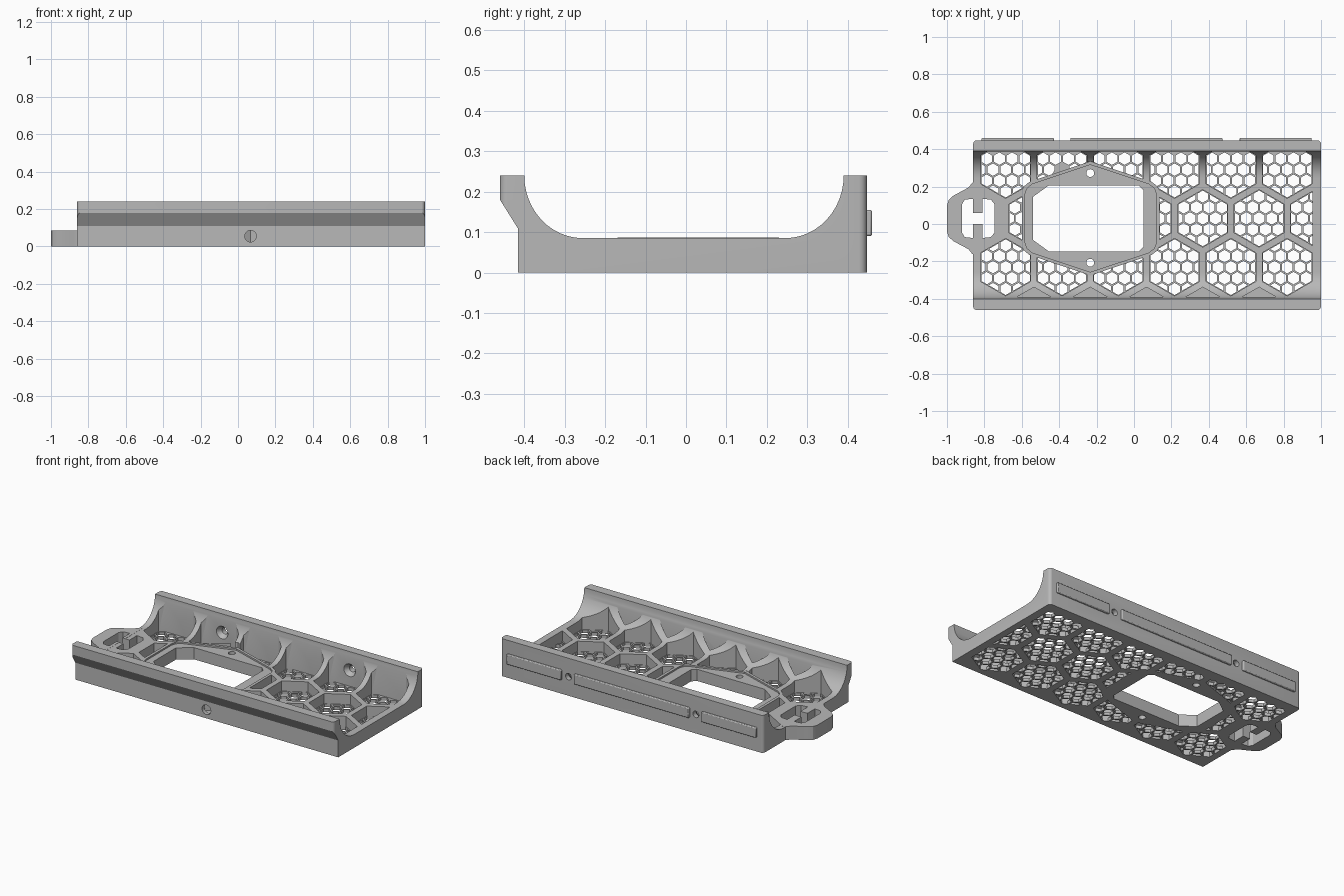
import bpy, bmesh, math
from mathutils import Matrix, Vector

cube = bpy.data.objects.get("Cube")
if cube:
    bpy.data.objects.remove(cube, do_unlink=True)

grey = bpy.data.materials.new("plain_grey")
grey.use_nodes = True
grey.diffuse_color = (0.48, 0.48, 0.48, 1)
grey.node_tree.nodes["Principled BSDF"].inputs["Base Color"].default_value = grey.diffuse_color

MID = 0.03       # y of the middle row of cells
PITCH = 0.301    # spacing of the large cells
DECK = 0.085     # height of the deck
FLOOR = 0.02     # thickness of the perforated floor


def make_object(name, bm):
    bmesh.ops.recalc_face_normals(bm, faces=bm.faces)
    mesh = bpy.data.meshes.new(name)
    bm.to_mesh(mesh)
    bm.free()
    mesh.materials.append(grey)
    obj = bpy.data.objects.new(name, mesh)
    bpy.context.collection.objects.link(obj)
    return obj


def prisms(name, outlines, z0, z1, matrix=None):
    """Upright prisms over 2D outlines, all in one mesh."""
    bm = bmesh.new()
    for pts in outlines:
        low = [bm.verts.new((x, y, z0)) for x, y in pts]
        high = [bm.verts.new((x, y, z1)) for x, y in pts]
        bm.faces.new(low)
        bm.faces.new(high)
        n = len(pts)
        for i in range(n):
            j = (i + 1) % n
            bm.faces.new((low[i], low[j], high[j], high[i]))
    if matrix:
        bm.transform(matrix)
    return make_object(name, bm)


def pins(name, specs, axis):
    """Cones and cylinders from (centre, start radius, end radius, length)."""
    turn = Vector((0, 0, 1)).rotation_difference(Vector(axis)).to_matrix().to_4x4()
    bm = bmesh.new()
    for centre, r1, r2, length in specs:
        bmesh.ops.create_cone(bm, cap_ends=True, segments=24, radius1=r1, radius2=r2,
                              depth=length, matrix=Matrix.Translation(centre) @ turn)
    return make_object(name, bm)


def combine(target, cutter, operation="DIFFERENCE", keep=False):
    mod = target.modifiers.new("combine", "BOOLEAN")
    mod.object = cutter
    mod.operation = operation
    mod.solver = "EXACT"
    bpy.context.view_layer.objects.active = target
    bpy.ops.object.modifier_apply(modifier=mod.name)
    if not keep:
        bpy.data.objects.remove(cutter, do_unlink=True)


def hexagon(cx, cy, half_width):
    r = half_width / math.cos(math.pi / 6)
    return [(cx + r * math.cos(a), cy + r * math.sin(a))
            for a in (math.radians(30 + 60 * i) for i in range(6))]


def clip(pts, region):
    """Part of a polygon inside a convex counter-clockwise region."""
    for (ax, ay), (bx, by) in zip(region, region[1:] + region[:1]):
        def side(p):
            return (bx - ax) * (p[1] - ay) - (by - ay) * (p[0] - ax)
        out = []
        for p, q in zip(pts, pts[1:] + pts[:1]):
            s, t = side(p), side(q)
            if s >= 0:
                out.append(p)
            if s * t < 0:
                k = s / (s - t)
                out.append((p[0] + k * (q[0] - p[0]), p[1] + k * (q[1] - p[1])))
        pts = out
        if len(pts) < 3:
            return []
    return pts


def area(pts):
    return abs(sum(p[0] * q[1] - q[0] * p[1] for p, q in zip(pts, pts[1:] + pts[:1]))) / 2


def rectangle(x0, x1, y0, y1):
    return [(x0, y0), (x1, y0), (x1, y1), (x0, y1)]


def mirrored(half):
    """Close an outline by mirroring it in the middle line."""
    return [(x, MID + y) for x, y in half] + [(x, MID - y) for x, y in reversed(half)]


# Channel cross-section with two curved walls
steps = [math.radians(90 * i / 12) for i in range(13)]
section = [(-0.415, 0), (0.447, 0), (0.447, 0.24)]
section += [(0.245 + 0.145 * math.cos(a), 0.24 - 0.155 * math.sin(a)) for a in steps]
section += [(-0.255 - 0.145 * math.cos(a), 0.24 - 0.155 * math.sin(a)) for a in reversed(steps)]
section += [(-0.46, 0.24), (-0.46, 0.18), (-0.415, 0.108)]
along_x = Matrix(((0, 0, 1, 0), (1, 0, 0, 0), (0, 1, 0, 0), (0, 0, 0, 1)))
tray = prisms("tray", [section], -0.9, 1.05, along_x)

# Rounded upright corners
corner = 0.02
rounded = []
for cx, cy, start in ((1, 0.4475, 0), (-0.86, 0.4475, 90), (-0.86, -0.4605, 180), (1, -0.4605, 270)):
    ox = cx - math.copysign(corner, cx)
    oy = cy - math.copysign(corner, cy)
    for i in range(6):
        a = math.radians(start + 18 * i)
        rounded.append((ox + corner * math.cos(a), oy + corner * math.sin(a)))
combine(tray, prisms("corner_helper", [rounded], -0.1, 0.4), "INTERSECT")

# End tab with its H-shaped strap slot
tab = mirrored([(-0.84, 0.2), (-0.865, 0.19), (-0.885, 0.165), (-0.965, 0.122),
                (-0.99, 0.1), (-1, 0.07)])
combine(tray, prisms("tab_helper", [tab], 0, 0.086), "UNION")
slot = mirrored([(-0.92, 0.075), (-0.905, 0.1), (-0.86, 0.105), (-0.86, 0.03), (-0.81, 0.03),
                 (-0.81, 0.105), (-0.765, 0.1), (-0.745, 0.075)])
combine(tray, prisms("slot_cutter", [slot], -0.1, 0.4))

# Large honeycomb cells, clipped to the inside of the tray
bounds = rectangle(-0.82, 0.955, -0.39, 0.387)
row = PITCH * math.sqrt(3) / 2
centres = []
for k in range(6):
    x = -0.686 + PITCH * k
    centres += [(x, MID - row), (x, MID + row), (x + PITCH / 2, MID)]
cells = [(c, clip(hexagon(*c, 0.133), bounds)) for c in centres]
notches = [clip(hexagon(-0.535 + PITCH * k, MID - 2 * row, 0.133), bounds) for k in range(5)]

# Small honeycomb holes in each cell floor
small = 0.068
holes = []
for (cx, cy), cell in cells:
    for j in range(-2, 3):
        for i in range(-3, 4):
            hole = hexagon(cx + small * (i + 0.5 * (j % 2)), cy + small * j * math.sqrt(3) / 2, 0.029)
            part = clip(hole, [(p[0] * 0.97 + cx * 0.03, p[1] * 0.97 + cy * 0.03) for p in cell])
            if part and area(part) > 0.0003:
                holes.append(part)

# Frame around the window stays solid
frame = [(-0.234, 0.335), (-0.56, 0.225), (-0.59, 0.2), (-0.6, 0.17), (-0.6, -0.11),
         (-0.59, -0.14), (-0.56, -0.165), (-0.234, -0.275), (0.095, -0.165),
         (0.127, -0.14), (0.137, -0.11), (0.137, 0.17), (0.127, 0.2), (0.095, 0.225)]
keep_out = prisms("frame_helper", [frame], -0.5, 0.6)
cell_cutter = prisms("cell_cutter", [c for _, c in cells] + notches, FLOOR, 0.4)
hole_cutter = prisms("hole_cutter", holes, -0.05, 0.05)
combine(cell_cutter, keep_out, keep=True)
combine(hole_cutter, keep_out)
combine(tray, cell_cutter)
combine(tray, hole_cutter)

# Frame top, shallow recess and window
inset = [(-0.232 + (x + 0.232) * 0.95, MID + (y - MID) * 0.94) for x, y in frame]
combine(tray, prisms("frame_cutter", [frame], DECK + 0.0005, 0.4))
combine(tray, prisms("recess_cutter", [inset], DECK - 0.01, 0.4))
window = mirrored([(-0.54, 0.115), (-0.455, 0.177), (0.025, 0.177), (0.05, 0.152)])
combine(tray, prisms("window_cutter", [window], -0.1, 0.4))

# Screw holes through the frame and the side walls
combine(tray, pins("frame_screw_cutter", [((-0.234, y, 0.05), 0.021, 0.021, 0.3)
                                          for y in (0.272, -0.207)], (0, 0, 1)))
combine(tray, pins("front_hole_cutter", [((0.067, -0.4, 0.055), 0.031, 0.031, 0.08)], (0, 1, 0)))
back_x = (-0.383, 0.519)
combine(tray, pins("back_hole_cutter", [((x, 0.41, 0.122), 0.021, 0.021, 0.12) for x in back_x], (0, 1, 0)))
combine(tray, pins("countersink_cutter", [((x, 0.4, 0.122), 0.042, 0.021, 0.03) for x in back_x], (0, 1, 0)))

# Raised strips on the back wall
strips = []
for name, x0, x1 in (("right", -0.815, -0.428), ("middle", -0.34, 0.473), ("left", 0.565, 0.95)):
    strip = prisms("back_strip_" + name, [rectangle(x0, x1, 0.435, 0.46)], 0.09, 0.155)
    bevel = strip.modifiers.new("soft_edges", "BEVEL")
    bevel.width = 0.005
    bevel.segments = 2
    strips.append(strip)

bpy.ops.object.select_all(action="DESELECT")
for obj in [tray] + strips:
    obj.select_set(True)
bpy.context.view_layer.objects.active = tray
bpy.ops.object.shade_smooth_by_angle(angle=math.radians(30))
